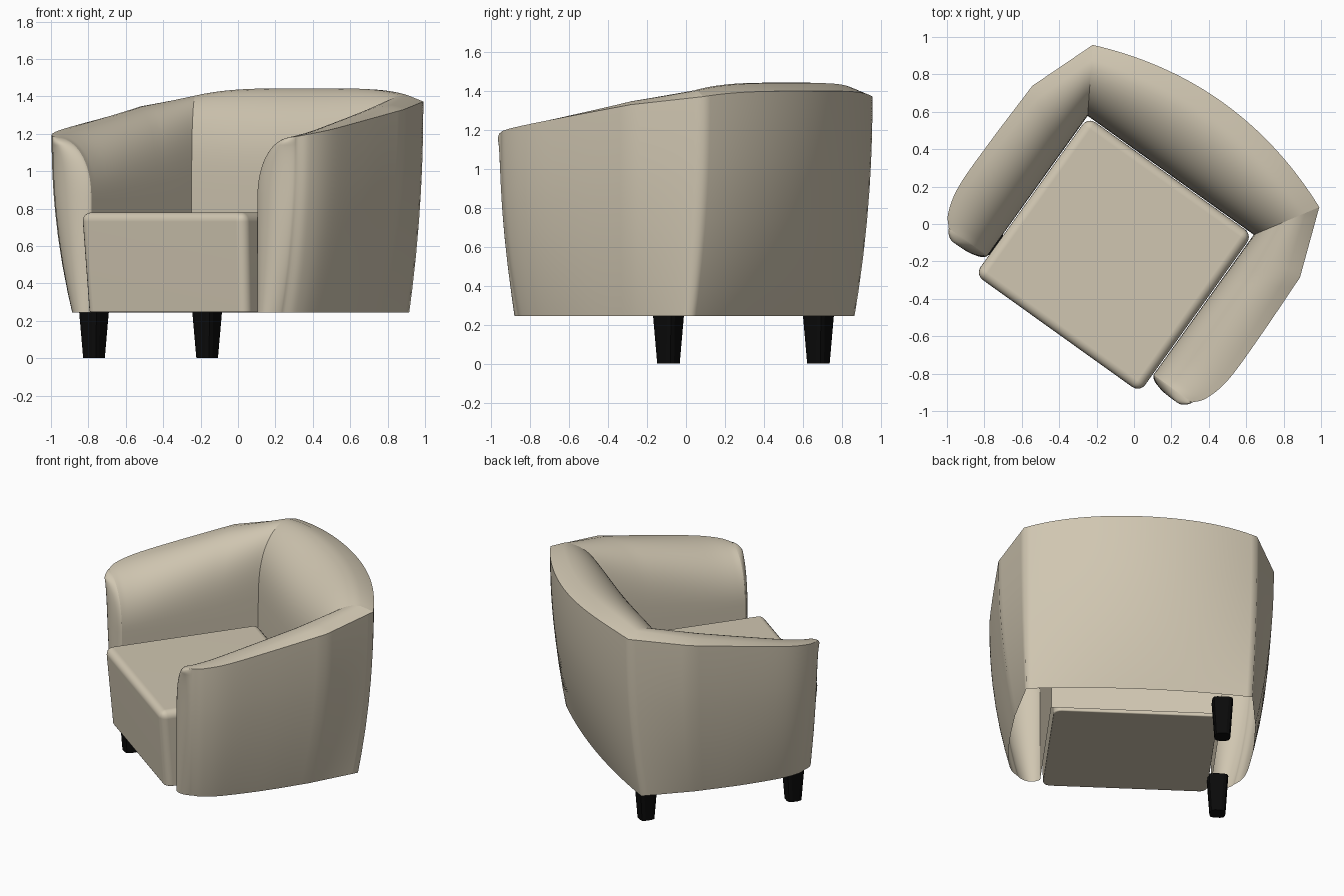
import bpy, bmesh, math
from mathutils import Vector, Matrix

if "Cube" in bpy.data.objects:
    bpy.data.objects.remove(bpy.data.objects["Cube"], do_unlink=True)

TURN = Matrix.Rotation(math.radians(-35.6), 4, 'Z')   # the chair stands turned on the floor
PLACE = TURN @ Matrix.Translation((0.008, 0, 0))
BASE = 0.245       # underside of the upholstery
ROLL = 0.85        # height where the inner walls start to roll outward
INNER, REAR = 0.546, 0.326   # inner wall positions beside and behind the seat
FRONT = -0.595     # front end of the arms


def material(name, rgb, rough):
    m = bpy.data.materials.new(name)
    m.use_nodes = True
    m.diffuse_color = (*rgb, 1)
    b = m.node_tree.nodes["Principled BSDF"]
    b.inputs["Base Color"].default_value = (*rgb, 1)
    b.inputs["Roughness"].default_value = rough
    return m


leather = material("beige leather", (0.63, 0.565, 0.44), 0.6)
black = material("black wood", (0.003, 0.003, 0.003), 0.5)


def finish(name, bm, mat, matrix, smooth=True, mirror=False):
    me = bpy.data.meshes.new(name)
    bm.to_mesh(me)
    bm.free()
    me.materials.append(mat)
    for p in me.polygons:
        p.use_smooth = smooth
    ob = bpy.data.objects.new(name, me)
    bpy.context.collection.objects.link(ob)
    ob.matrix_world = matrix
    if mirror:
        mod = ob.modifiers.new("Mirror", 'MIRROR')
        mod.use_clip = True
        mod.merge_threshold = 0.0005
    return ob


def sheet(name, columns, flip=False):
    """Skin a grid of columns into one smooth, mirrored surface."""
    bm = bmesh.new()
    grid = [[bm.verts.new(p) for p in col] for col in columns]
    for c, d in zip(grid, grid[1:]):
        for j in range(len(c) - 1):
            quad = [c[j], d[j], d[j + 1], c[j + 1]]
            bm.faces.new(quad[::-1] if flip else quad)
    bmesh.ops.remove_doubles(bm, verts=bm.verts, dist=0.0004)
    return finish(name, bm, leather, PLACE, mirror=True)


def spline(points, n):
    """Catmull-Rom curve through the points, n steps per span."""
    p = [Vector(q) for q in points]
    p = [2 * p[0] - p[1]] + p + [2 * p[-1] - p[-2]]
    out = []
    for a, b, c, d in zip(p, p[1:], p[2:], p[3:]):
        for k in range(n):
            t = k / n
            out.append(0.5 * (2 * b + (c - a) * t + (2 * a - 5 * b + 4 * c - d) * t ** 2
                              + (3 * b - a - 3 * c + d) * t ** 3))
    return out + [p[-2]]


def joined(curve, end, n):
    return curve + [curve[-1].lerp(end, k / n) for k in range(1, n + 1)]


def bow(corner, depth, rise, n=20):
    """Bowed line from the rear corner to the middle of the back."""
    return [Vector((corner.x * w, corner.y + depth * (1 - w * w), corner.z + rise * (1 - w ** 4)))
            for w in (1 - k / n for k in range(n + 1))]


# Top seam and bottom hem of one half: arm front to rear corner, then to mid back
corner_top, corner_hem = Vector((0.745, 0.65, 1.372)), Vector((0.722, 0.553, BASE))
arm_top = joined(spline([(0.80, FRONT, 1.185), (0.85, -0.53, 1.20), (0.887, -0.38, 1.225),
                         (0.89, -0.1, 1.27), (0.88, 0.284, 1.33)], 6), corner_top, 8)
arm_hem = joined(spline([(0.69, -0.565, BASE), (0.735, -0.50, BASE), (0.765, -0.37, BASE),
                         (0.778, -0.1, BASE), (0.768, 0.203, BASE)], 6), corner_hem, 8)
back_top = bow(corner_top, 0.155, 0.028)
back_hem = bow(corner_hem, 0.05, 0)


def lining(seam, foot, fullness, bulge):
    """Inner wall rising from the hem and rolling out to the seam."""
    col = [Vector((foot.x, foot.y, z)) for z in (BASE, 0.262, 0.35, 0.5, 0.65, 0.78)]
    steps = 20
    for k in range(steps + 1):
        ang = math.pi / 2 * (1 - k / steps)
        f = math.sin(ang) ** (2 / fullness) if k < steps else 0.0
        rise = max(math.cos(ang), 0) ** (2 / fullness)
        p = seam.lerp(foot, f)
        p.z = ROLL + (seam.z - ROLL) * rise + bulge * 4 * f * (1 - f) ** 2
        col.append(p)
    return col


# Inner arm linings, fuller toward the back
arm_cols = []
for s in arm_top:
    u = (s.y - FRONT) / (corner_top.y - FRONT)
    foot = Vector((INNER, FRONT + (REAR - FRONT) * u, 0))
    arm_cols.append(lining(s, foot, 2.2 + 1.1 * u, 0.03 * u * (1 - u) + 0.06 * u * u))
sheet("arm_linings", arm_cols, flip=True)

# Inner back lining
back_cols = []
for s in back_top:
    w = s.x / corner_top.x
    back_cols.append(lining(s, Vector((INNER * w, REAR, 0)), 3.3, 0.06 + 0.02 * (1 - w ** 4)))
sheet("back_lining", back_cols, flip=True)

# Outer shell: rounded arm front, arm side and back in one skin
front = arm_cols[0]
levels = [(p.z - BASE) / (front[-1].z - BASE) for p in front]


def outer(top, hem):
    col = []
    for t in levels:
        p = top.lerp(hem, (1 - t) ** 2.1 + (0.1 if t == 0 else 0))
        p.z = BASE + (top.z - BASE) * t
        col.append(p)
    return col


side = [outer(a, b) for a, b in zip(arm_top, arm_hem)]
rear = [outer(a, b) for a, b in zip(back_top, back_hem)]
cap = []
CAP_STEPS = 16
for k in range(CAP_STEPS):
    u = 0.5 - 0.5 * math.cos(math.pi * k / CAP_STEPS)
    col = []
    for inner, out in zip(front, side[0]):
        p = inner.lerp(out, u)
        swell = math.sin(math.pi * u) ** 0.7 * min(1, abs(out.x - inner.x) / 0.12)
        p.y -= 0.047 * swell
        col.append(p)
    cap.append(col)
sheet("outer_shell", cap + side + rear[1:])

# Seat block, slightly narrower at the foot, rounded everywhere but underneath
bm = bmesh.new()
bmesh.ops.create_cube(bm, size=1)
for v in bm.verts:
    high = v.co.z > 0
    v.co.x = math.copysign(0.543 if high else 0.525, v.co.x)
    if v.co.y > 0:
        v.co.y = 0.325 if high else 0.29
    else:
        v.co.y = -0.718 if high else -0.675
    v.co.z = 0.78 if high else BASE
rounded = [e for e in bm.edges if max(v.co.z for v in e.verts) > 0.5]
bmesh.ops.bevel(bm, geom=rounded, offset=0.05, segments=5, profile=0.5, affect='EDGES')
seat = finish("seat", bm, leather, PLACE)
soft = seat.modifiers.new("Bevel", 'BEVEL')
soft.width = 0.008
soft.segments = 2
soft.angle_limit = math.radians(60)
seat.modifiers.new("Normals", 'WEIGHTED_NORMAL')

# Tapered square legs with chamfered corners, under one side
for name, x, y in (("front_leg", -0.77, -0.09), ("rear_leg", -0.165, 0.68)):
    bm = bmesh.new()
    bmesh.ops.create_cone(bm, cap_ends=True, segments=4, radius1=0.071, radius2=0.094, depth=0.26,
                          matrix=Matrix.Rotation(math.pi / 4, 4, 'Z'))
    upright = [e for e in bm.edges if abs(e.verts[0].co.z - e.verts[1].co.z) > 0.1]
    bmesh.ops.bevel(bm, geom=upright, offset=0.03, segments=2, profile=0.5, affect='EDGES')
    finish(name, bm, black, Matrix.Translation((x, y, 0.13)) @ TURN, smooth=False)
